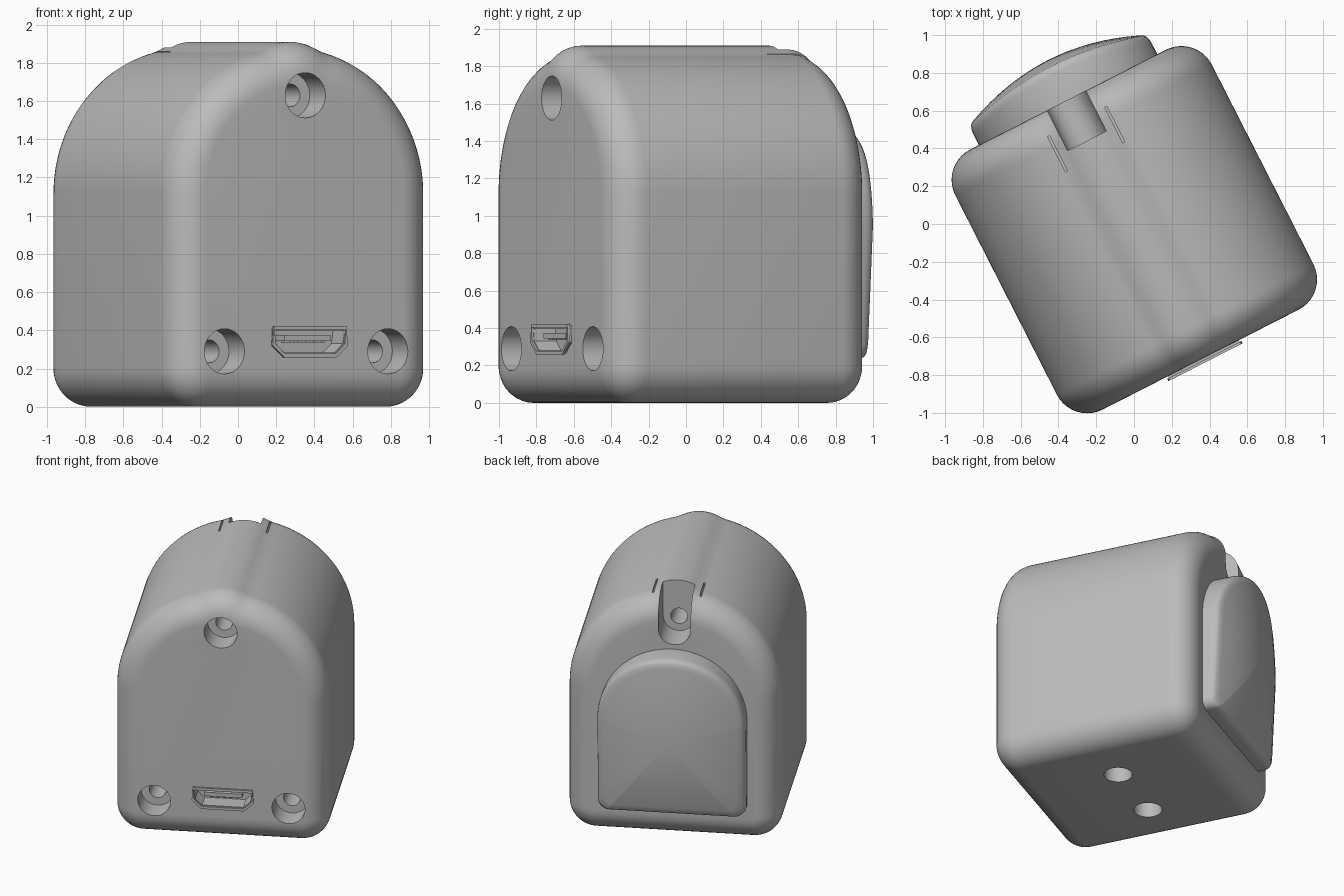
import bpy, bmesh
from math import sin, cos, pi, sqrt, radians
from mathutils import Matrix, Vector

if "Cube" in bpy.data.objects:
    bpy.data.objects.remove(bpy.data.objects["Cube"])

TURN = Matrix.Rotation(radians(27), 4, "Z")   # the whole case stands turned
U0 = -0.012                                   # centre line of the case
FRONT, BACK = -0.8, 0.745
HALF, ARCH_Z, FILLET = 0.762, 1.115, 0.18
SCREW_Z, BOSS_R = 1.63, 0.28

grey = bpy.data.materials.new("mid_grey")
grey.use_nodes = True
grey.diffuse_color = (0.5, 0.5, 0.5, 1)
grey.node_tree.nodes["Principled BSDF"].inputs["Base Color"].default_value = (0.5, 0.5, 0.5, 1)


def loft(name, rings):
    """Skin a list of closed rings and cap both ends."""
    bm = bmesh.new()
    loops = [[bm.verts.new(p) for p in ring] for ring in rings]
    n = len(loops[0])
    for a, b in zip(loops, loops[1:]):
        for i in range(n):
            j = (i + 1) % n
            bm.faces.new((a[i], a[j], b[j], b[i]))
    bm.faces.new(loops[0][::-1])
    bm.faces.new(loops[-1])
    bmesh.ops.recalc_face_normals(bm, faces=bm.faces)
    bm.transform(TURN)
    mesh = bpy.data.meshes.new(name)
    bm.to_mesh(mesh)
    bm.free()
    mesh.materials.append(grey)
    obj = bpy.data.objects.new(name, mesh)
    bpy.context.collection.objects.link(obj)
    return obj


def prism(name, outline, v0, v1):
    return loft(name, [[(u, v, z) for u, z in outline] for v in (v0, v1)])


def arc(cu, cz, r, a0, a1, n):
    return [(cu + r * cos(a0 + (a1 - a0) * i / n), cz + r * sin(a0 + (a1 - a0) * i / n))
            for i in range(n + 1)]


def circle(cu, cz, r, n=40):
    return arc(cu, cz, r, 0, 2 * pi, n)[:-1]


def select(obj):
    bpy.ops.object.select_all(action="DESELECT")
    obj.select_set(True)
    bpy.context.view_layer.objects.active = obj


def smooth(obj, angle=30):
    select(obj)
    bpy.ops.object.shade_smooth_by_angle(angle=radians(angle))


def cut(obj, cutter):
    mod = obj.modifiers.new("cut", "BOOLEAN")
    mod.operation, mod.solver, mod.object = "DIFFERENCE", "EXACT", cutter
    select(obj)
    bpy.ops.object.modifier_apply(modifier=mod.name)
    bpy.data.objects.remove(cutter)


def arch_radius(a):
    """Arch blended with the screw boss that swells through its crown."""
    rise = SCREW_Z - ARCH_Z
    inside = BOSS_R ** 2 - (rise * cos(a)) ** 2
    if inside <= 0 or sin(a) < 0:
        return HALF
    boss, k = rise * sin(a) + sqrt(inside), 0.015
    gap = abs(boss - HALF)
    return max(boss, HALF) + max(k - gap, 0) ** 2 / (4 * k)


def inset(outline, d):
    n, result = len(outline), []
    for i, (u, z) in enumerate(outline):
        p, q = Vector(outline[i - 1]), Vector(outline[(i + 1) % n])
        t = (q - p).normalized()
        result.append((u - t.y * d, z + t.x * d))
    return result


# Case: arched profile with rounded front and back rims
CORNER = 0.2
side = HALF - CORNER
profile = arc(U0 - side, CORNER, CORNER, pi, 1.5 * pi, 12)
profile += arc(U0 + side, CORNER, CORNER, -pi / 2, 0, 12)
for i in range(121):
    a = pi * i / 120
    profile.append((U0 + arch_radius(a) * cos(a), ARCH_Z + arch_radius(a) * sin(a)))
steps = [pi / 2 * i / 10 for i in range(11)]
sections = [(FRONT + FILLET * (1 - sin(a)), FILLET * (1 - cos(a))) for a in reversed(steps)]
sections += [(BACK - FILLET * (1 - sin(a)), FILLET * (1 - cos(a))) for a in steps]
case = loft("case", [[(u, v, z) for u, z in inset(profile, d)] for v, d in sections])

# Stepped screw holes in the front
for u, z in ((U0 - 0.475, 0.29), (U0 + 0.485, 0.29), (U0, SCREW_Z)):
    cut(case, prism("cutter", circle(u, z, 0.118), -1, FRONT + 0.18))
    cut(case, prism("cutter", circle(u, z, 0.06), -0.7, -0.1))

# Open screw slot at the top of the back
slot_u = U0 - 0.01
slot = arc(slot_u, SCREW_Z, 0.115, pi, 2 * pi, 24)
slot += [(slot_u + 0.115, 2.1), (slot_u - 0.115, 2.1)]
cut(case, prism("cutter", slot, 0.505, 1))
cut(case, prism("cutter", circle(slot_u, SCREW_Z, 0.06), 0.2, 0.6))

# Thin slits either side of the slot
for s in (-1, 1):
    u = slot_u + s * 0.17
    slit = [(u - 0.006, 1.7), (u + 0.006, 1.7), (u + 0.006, 2), (u - 0.006, 2)]
    cut(case, prism("cutter", slit, 0.41, 0.62))

# Mounting holes underneath
for u in (-0.31, 0.23):
    ring = circle(u, -0.025, 0.1)
    cut(case, loft("cutter", [[(a, b, z) for a, b in ring] for z in (-0.1, 0.35)]))

# Socket opening
port = [(-0.15, 0.27), (0.15, 0.27), (0.21, 0.325), (0.21, 0.41), (-0.21, 0.41), (-0.21, 0.325)]
port = [(u + 0.005, z) for u, z in port]
cut(case, prism("cutter", inset(port, -0.006), -1, -0.5))
smooth(case)

# Socket shell, flared lip, floor and tongue
shell = prism("socket_shell", port, FRONT - 0.012, -0.52)
cut(shell, prism("cutter", inset(port, 0.014), -1, -0.68))
lip = prism("socket_lip", inset(port, -0.012), FRONT - 0.024, FRONT - 0.01)
cut(lip, prism("cutter", inset(port, 0.008), -1, -0.6))
prism("socket_tongue", [(-0.13, 0.345), (0.14, 0.345), (0.14, 0.375), (-0.13, 0.375)], -0.79, -0.66)
for i in range(5):
    u = -0.09 + i * 0.046
    prism("socket_contact", [(u, 0.335), (u + 0.02, 0.335), (u + 0.02, 0.346), (u, 0.346)], -0.78, -0.67)

# Domed pad on the back
PAD, PAD_Z, LOW = 0.53, 0.95, 0.235
MID = 0.86
r = 0.07
outline = arc(r - PAD, LOW + r, r, pi, 1.5 * pi, 8)
outline += arc(PAD - r, LOW + r, r, -pi / 2, 0, 8)
outline += arc(0, PAD_Z, PAD, 0, pi, 48)


def pad_ring(scale, drop):
    ring = []
    for u, z in outline:
        u, z = u * scale, (z - MID) * scale
        v = 0.98 - 0.12 * (u / PAD) ** 2 - 0.04 * (z / 0.62) ** 2 - drop
        ring.append((u + U0, v, z + MID))
    return ring


base = [(u + U0, BACK - 0.02, z) for u, z in outline]
dome = [(1, 0.04), (0.993, 0.022), (0.98, 0.008), (0.96, 0)]
dome += [(s / 10, 0) for s in range(9, 0, -1)] + [(0.01, 0)]
pad = loft("back_pad", [base] + [pad_ring(s, d) for s, d in dome])
smooth(pad, 40)
